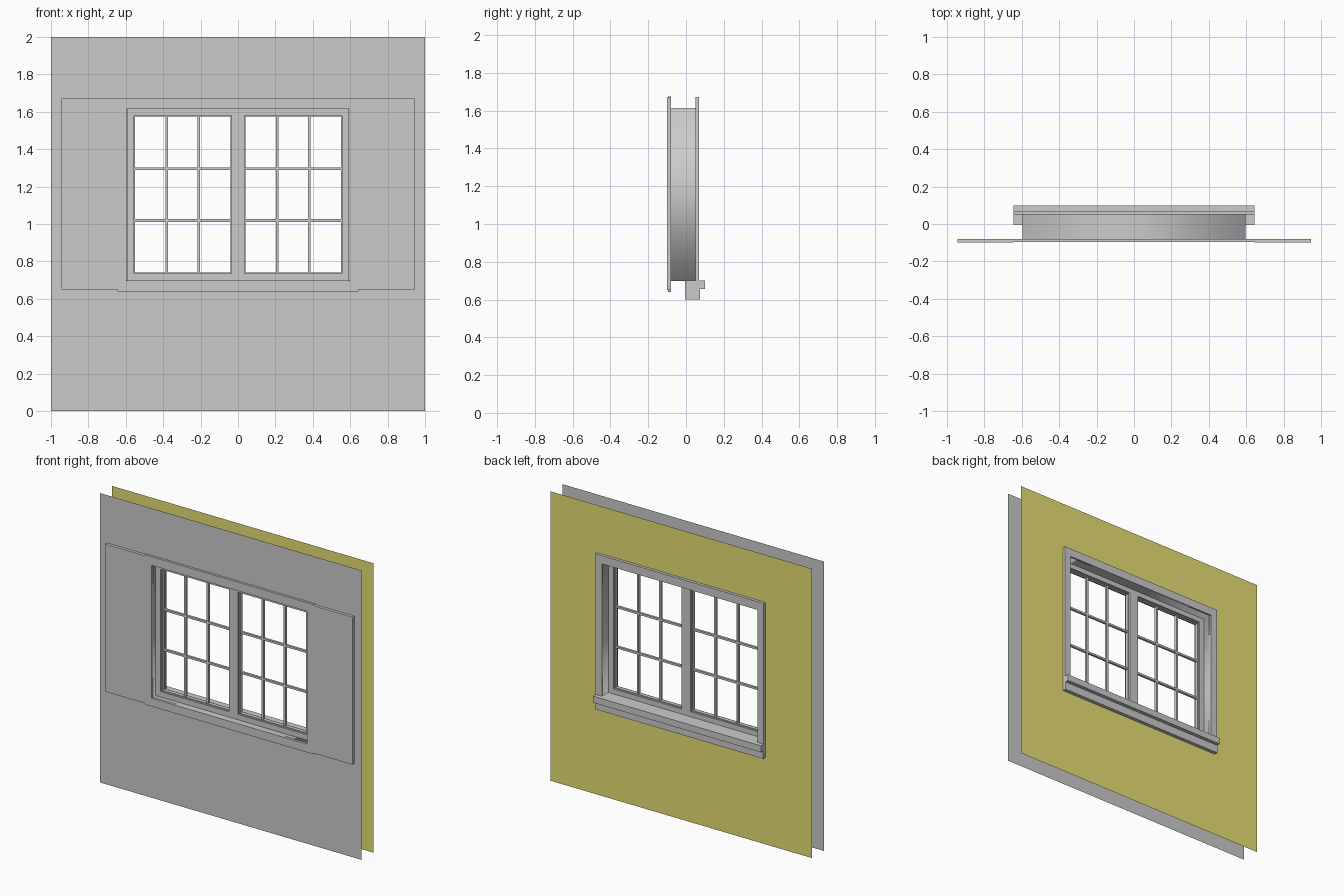
import bpy
import bmesh

if "Cube" in bpy.data.objects:
    bpy.data.objects.remove(bpy.data.objects["Cube"], do_unlink=True)


def material(name, rgb):
    mat = bpy.data.materials.new(name)
    mat.use_nodes = True
    mat.diffuse_color = (*rgb, 1)
    mat.node_tree.nodes["Principled BSDF"].inputs["Base Color"].default_value = (*rgb, 1)
    return mat


grey = material("light grey", (0.6, 0.6, 0.6))
yellow = material("olive yellow", (0.81, 0.74, 0.18))


def finish(name, bm, mat, smooth=False):
    mesh = bpy.data.meshes.new(name)
    if not smooth:
        bmesh.ops.recalc_face_normals(bm, faces=bm.faces)
    for face in bm.faces:
        face.smooth = smooth
    bm.to_mesh(mesh)
    bm.free()
    mesh.materials.append(mat)
    obj = bpy.data.objects.new(name, mesh)
    bpy.context.collection.objects.link(obj)
    return obj


def add_box(bm, x0, x1, y0, y1, z0, z1):
    verts = bmesh.ops.create_cube(bm, size=1)["verts"]
    for v in verts:
        v.co.x = x1 if v.co.x > 0 else x0
        v.co.y = y1 if v.co.y > 0 else y0
        v.co.z = z1 if v.co.z > 0 else z0


def box(name, *bounds):
    bm = bmesh.new()
    add_box(bm, *bounds)
    return finish(name, bm, grey)


def loop(bm, rect, y):
    x0, x1, z0, z1 = rect
    return [bm.verts.new((x, y, z)) for x, z in ((x0, z0), (x1, z0), (x1, z1), (x0, z1))]


def bridge(bm, a, b):
    for i in range(4):
        j = (i + 1) % 4
        bm.faces.new((a[i], a[j], b[j], b[i]))


def ring(name, outer, inner, y0, y1=None, mat=grey):
    """Rectangular frame; a flat sheet with a hole when y1 is left out."""
    bm = bmesh.new()
    a, b = loop(bm, outer, y0), loop(bm, inner, y0)
    bridge(bm, a, b)
    if y1 is not None:
        c, d = loop(bm, outer, y1), loop(bm, inner, y1)
        bridge(bm, c, d)
        bridge(bm, a, c)
        bridge(bm, b, d)
    return finish(name, bm, mat)


opening = (-0.595, 0.595, 0.697, 1.615)
wall = (-1, 1, 0, 2)

# Outer and inner wall sheets
ring("outer_wall", wall, opening, -0.08)
front = bpy.data.objects["outer_wall"]
ring("inner_wall", wall, opening, 0.05, mat=yellow)

# Thin lining of the opening between the two walls
bm = bmesh.new()
bridge(bm, loop(bm, opening, -0.08), loop(bm, opening, 0.06))
bmesh.ops.reverse_faces(bm, faces=bm.faces)
finish("jamb_liner", bm, grey, smooth=True)

# Outside trim and shutters
ring("outer_trim", (-0.643, 0.643, 0.64, 1.675), opening, -0.096, -0.08)
for side, name in ((-1, "right_shutter"), (1, "left_shutter")):
    x0, x1 = sorted((side * 0.643, side * 0.945))
    box(name, x0, x1, -0.1, -0.08, 0.65, 1.67)

# Inside casing: two legs and a head
bm = bmesh.new()
for side in (-1, 1):
    x0, x1 = sorted((side * 0.595, side * 0.643))
    add_box(bm, x0, x1, 0.05, 0.07, 0.7, 1.615)
add_box(bm, -0.643, 0.643, 0.05, 0.07, 1.615, 1.672)
finish("inner_casing", bm, grey)

# Inside sill with a projecting nose and apron
profile = [(-0.005, 0.6), (0.075, 0.6), (0.075, 0.655), (0.1, 0.655), (0.1, 0.7), (-0.005, 0.7)]
bm = bmesh.new()
face = bm.faces.new([bm.verts.new((-0.643, y, z)) for y, z in profile])
new = bmesh.ops.extrude_face_region(bm, geom=[face])["geom"]
bmesh.ops.translate(bm, vec=(1.286, 0, 0), verts=[g for g in new if isinstance(g, bmesh.types.BMVert)])
finish("inner_sill", bm, grey)

# Two sashes, each with a stepped frame and a grid of glazing bars
for side, name in ((-1, "right"), (1, "left")):
    x0, x1 = sorted((side * 0.035, side * 0.556))
    z0, z1 = 0.735, 1.58
    edges = sorted((0, side * 0.594))
    ring(name + "_window_frame", (*edges, 0.698, 1.614), (x0, x1, z0, z1), -0.05, 0)
    step = 0.006
    pane = (x0 + step, x1 - step, z0 + step, z1 - step)
    ring(name + "_sash", (x0, x1, z0, z1), pane, -0.038, -0.012)
    bm = bmesh.new()
    half = 0.007
    for i in (1, 2):
        x = pane[0] + (pane[1] - pane[0]) * i / 3
        z = pane[2] + (pane[3] - pane[2]) * i / 3
        add_box(bm, x - half, x + half, -0.034, -0.016, pane[2], pane[3])
        add_box(bm, pane[0], pane[1], -0.033, -0.017, z - half, z + half)
    finish(name + "_glazing_bars", bm, grey)
